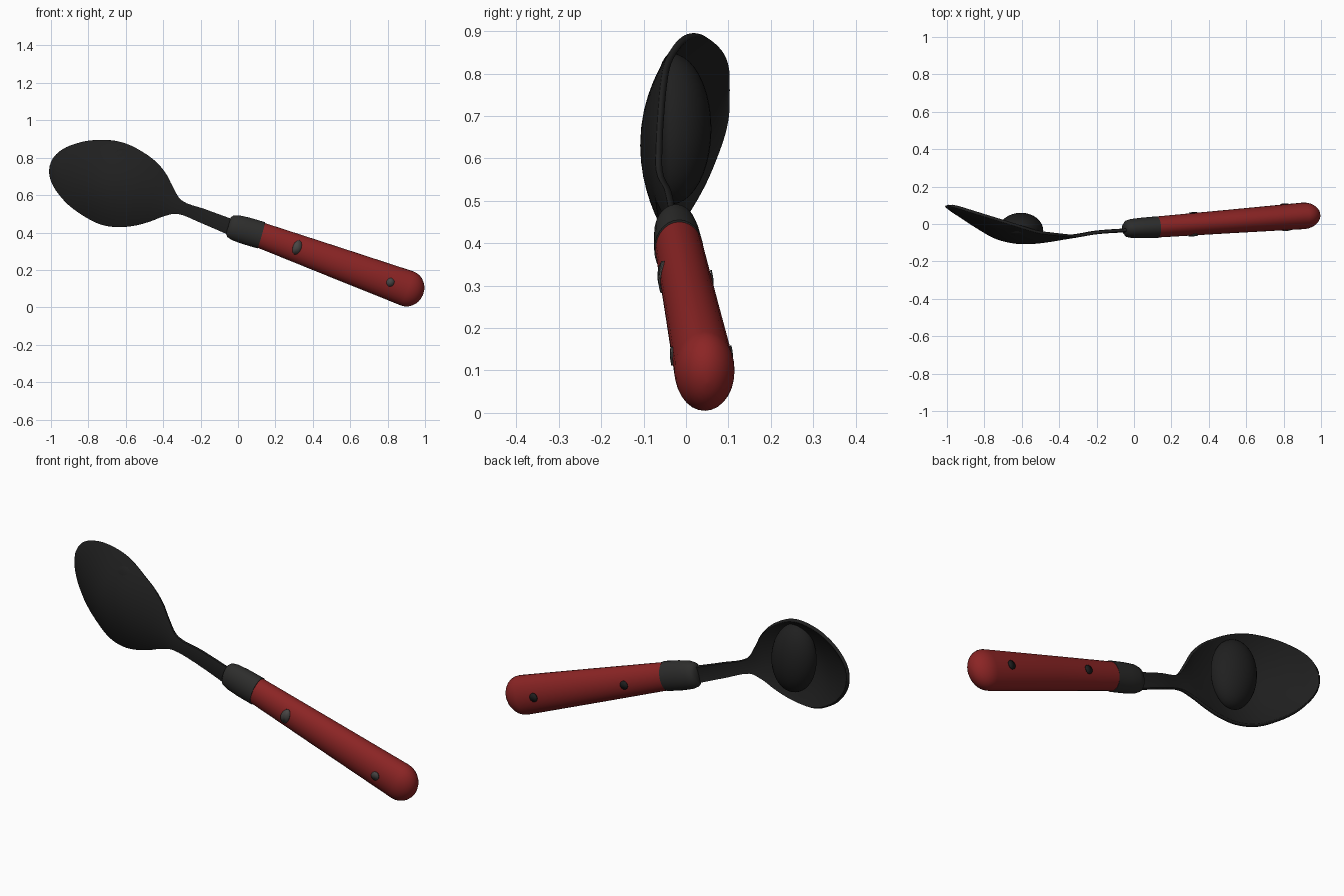
import bpy, bmesh, math
from mathutils import Vector

if "Cube" in bpy.data.objects:
    bpy.data.objects.remove(bpy.data.objects["Cube"])


def material(name, rgb):
    m = bpy.data.materials.new(name)
    m.diffuse_color = (*rgb, 1)
    m.use_nodes = True
    m.node_tree.nodes["Principled BSDF"].inputs["Base Color"].default_value = m.diffuse_color
    return m


BLACK = material("black_metal", (0.014, 0.014, 0.014))
COLLAR = material("charcoal_collar", (0.026, 0.026, 0.025))
RED = material("red_handle", (0.26, 0.018, 0.018))
GREY = material("grey_rivet", (0.065, 0.06, 0.058))


def finish(name, bm, mat, angle=40):
    bmesh.ops.recalc_face_normals(bm, faces=bm.faces)
    me = bpy.data.meshes.new(name)
    bm.to_mesh(me)
    bm.free()
    me.materials.append(mat)
    ob = bpy.data.objects.new(name, me)
    bpy.context.collection.objects.link(ob)
    bpy.context.view_layer.objects.active = ob
    ob.select_set(True)
    bpy.ops.object.shade_smooth_by_angle(angle=math.radians(angle))
    ob.select_set(False)
    return ob


def frame(a, b):
    """Axis, in-plane side and depth directions of a rod from a to b."""
    d = (b - a).normalized()
    side = d.cross(Vector((0, 1, 0))).normalized()
    if side.z < 0:
        side = -side
    depth = d.cross(side).normalized()
    if depth.y < 0:
        depth = -depth
    return d, side, depth


def rod(name, a, b, profile, mat, n=28):
    """Loft elliptical rings; profile rows are distance, side radius, depth radius."""
    d, side, depth = frame(a, b)
    bm = bmesh.new()
    rings = []
    for s, ra, rb in profile:
        rings.append([bm.verts.new(a + d * s + side * ra * math.cos(t) + depth * rb * math.sin(t))
                      for t in (2 * math.pi * i / n for i in range(n))])
    for r, q in zip(rings, rings[1:]):
        for i in range(n):
            bm.faces.new((r[i], r[(i + 1) % n], q[(i + 1) % n], q[i]))
    bm.faces.new(rings[0])
    bm.faces.new(rings[-1])
    return finish(name, bm, mat)


# Handle with a rounded end
A, B = Vector((0.11, -0.017, 0.39)), Vector((0.99, 0.05, 0.07))
L = (B - A).length
LB = L - 0.09
profile = [(0, 0.068, 0.056), (LB * 0.5, 0.083, 0.063)]
for k in range(8):
    t = math.radians(k * 12.6)
    profile.append((LB + 0.09 * math.sin(t), 0.096 * math.cos(t) + 0.001, 0.07 * math.cos(t) + 0.001))
rod("handle", A, B, profile, RED)

# Collar between handle and neck
rod("collar", Vector((-0.052, -0.026, 0.437)), Vector((0.125, -0.017, 0.385)),
    [(0, 0.045, 0.028), (0.012, 0.06, 0.044), (0.04, 0.069, 0.051),
     (0.1, 0.073, 0.055), (0.184, 0.073, 0.058)], COLLAR)


# Rivets: thin plates that follow the handle surface
def rivet(name, x, off, ru, rv, sign, mat):
    d, side, depth = frame(A, B)
    s = (x - A.x) / d.x
    f = min(s / LB, 1)
    ra, rb = 0.069 + 0.028 * f, 0.057 + 0.014 * f

    def surf(u, v):
        y = rb * math.sqrt(1 - (v / ra) ** 2) + 0.002
        return A + d * (s + u) + side * v + depth * y * sign
    bm = bmesh.new()
    c = bm.verts.new(surf(0, off))
    ring = [bm.verts.new(surf(ru * math.cos(i * math.pi / 6), off + rv * math.sin(i * math.pi / 6)))
            for i in range(12)]
    for i in range(12):
        bm.faces.new((c, ring[i], ring[(i + 1) % 12]))
    ob = finish(name, bm, mat)
    mod = ob.modifiers.new("thickness", "SOLIDIFY")
    mod.thickness = 0.004
    mod.offset = 0


rivet("front_rivet_upper", 0.31, 0.005, 0.023, 0.04, -1, GREY)
rivet("front_rivet_lower", 0.81, 0.0, 0.021, 0.023, -1, GREY)
rivet("back_rivet_upper", 0.32, 0.0, 0.021, 0.022, 1, BLACK)
rivet("back_rivet_lower", 0.81, 0.0, 0.021, 0.022, 1, BLACK)

# Neck and bowl as one sheet: distance, half width, sideways shift, rim y, middle y
ROWS = [
    (-0.34, 0.042, -0.043, -0.030, -0.035), (-0.15, 0.037, -0.027, -0.043, -0.046),
    (-0.02, 0.037, -0.018, -0.063, -0.066), (0.05, 0.085, -0.006, -0.062, -0.076),
    (0.10, 0.130, 0, -0.058, -0.084), (0.17, 0.175, 0, -0.052, -0.094),
    (0.25, 0.206, -0.003, -0.042, -0.100), (0.34, 0.222, -0.003, -0.018, -0.094),
    (0.43, 0.213, 0, 0.010, -0.068), (0.54, 0.178, 0, 0.045, -0.005),
    (0.62, 0.130, 0, 0.073, 0.045), (0.665, 0.088, 0, 0.090, 0.072),
    (0.69, 0.045, 0, 0.098, 0.090), (0.698, 0.006, 0, 0.100, 0.098)]
AX, SIDE = Vector((-0.957, 0, 0.29)), Vector((0.29, 0, 0.957))
ORIGIN = Vector((-0.33, 0, 0.56))


def smooth_rows(rows, steps=4):
    """Cubic interpolation using slopes along the first column."""
    def slope(i, c):
        p, q = rows[max(i - 1, 0)], rows[min(i + 1, len(rows) - 1)]
        return (q[c] - p[c]) / (q[0] - p[0])
    out = []
    for i in range(len(rows) - 1):
        h = rows[i + 1][0] - rows[i][0]
        for k in range(steps):
            t = k / steps
            row = [rows[i][0] + h * t]
            for c in range(1, 5):
                row.append((2 * t**3 - 3 * t**2 + 1) * rows[i][c] + (t**3 - 2 * t**2 + t) * h * slope(i, c)
                           + (3 * t**2 - 2 * t**3) * rows[i + 1][c] + (t**3 - t**2) * h * slope(i + 1, c))
            out.append(row)
    return out + [rows[-1]]


bm = bmesh.new()
N = 18
grid = []
for u, w, vc, yr, yc in smooth_rows(ROWS):
    line = []
    for j in range(N + 1):
        q = math.sin((j / N - 0.5) * math.pi)
        p = ORIGIN + AX * u + SIDE * (vc + w * q)
        p.y = yc + (yr - yc) * q * q
        line.append(bm.verts.new(p))
    grid.append(line)
for r, q in zip(grid, grid[1:]):
    for j in range(N):
        bm.faces.new((r[j], r[j + 1], q[j + 1], q[j]))
spoon = finish("neck_and_bowl", bm, BLACK, 60)
mod = spoon.modifiers.new("thickness", "SOLIDIFY")
mod.thickness = 0.016
mod.offset = 0

# Raised dome inside the neck half of the bowl, flattened toward the front
bm = bmesh.new()
bmesh.ops.create_uvsphere(bm, u_segments=32, v_segments=20, radius=1)
for v in bm.verts:
    x, y, z = v.co
    depth = 0.095 if y > 0 else 0.045
    v.co = Vector((-0.605, -0.035, 0.67)) + Vector((0.12 * x - 0.01 * z, depth * y, 0.178 * z))
finish("bowl_inner_dome", bm, BLACK, 60)
